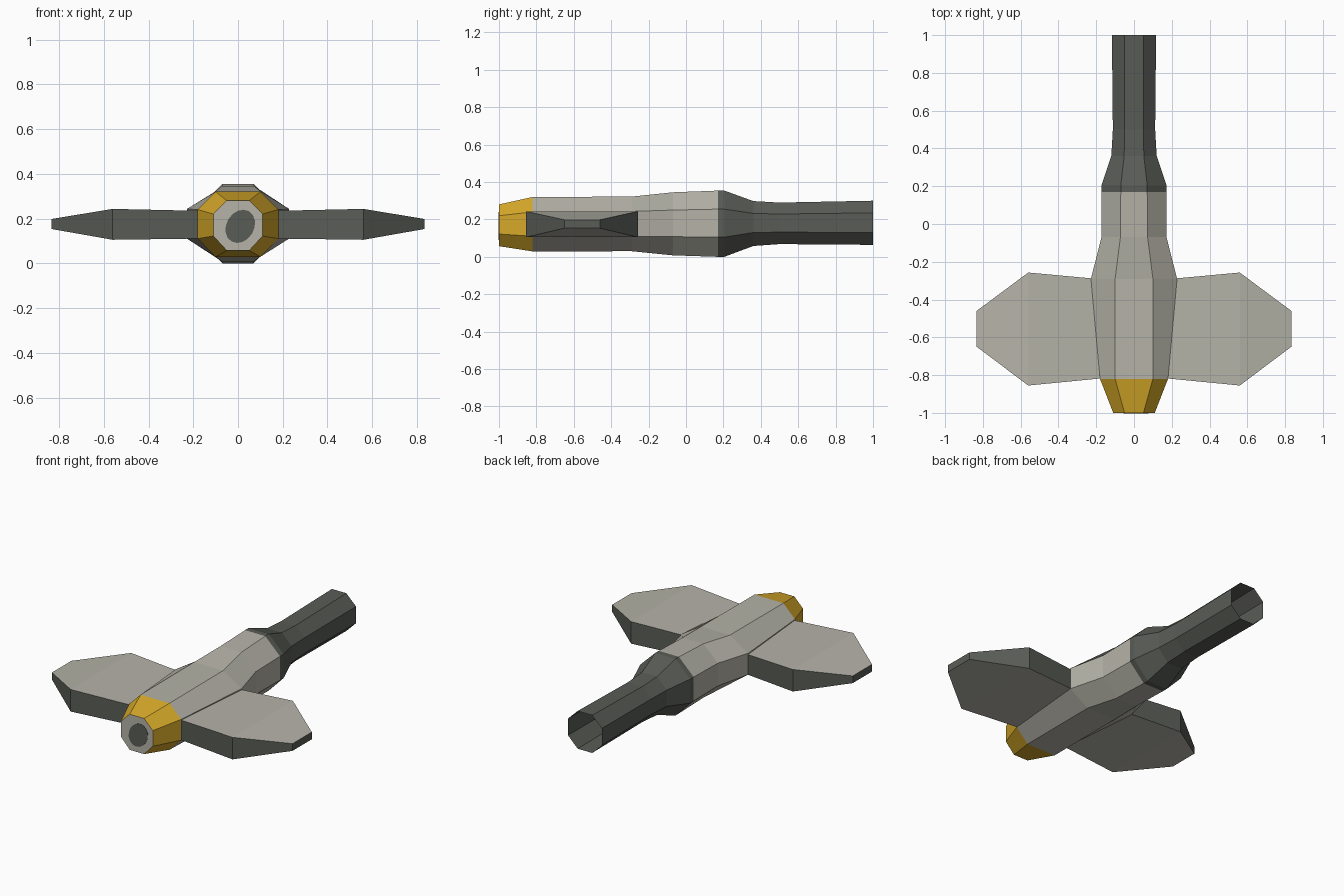
import bpy, bmesh, math

if "Cube" in bpy.data.objects:
    bpy.data.objects.remove(bpy.data.objects["Cube"])


def material(name, rgb):
    m = bpy.data.materials.new(name)
    m.diffuse_color = (*rgb, 1)
    m.use_nodes = True
    m.node_tree.nodes["Principled BSDF"].inputs["Base Color"].default_value = m.diffuse_color
    return m


LIGHT = material("light grey", (0.46, 0.45, 0.39))
DARK = material("dark grey", (0.10, 0.107, 0.093))
GOLD = material("gold", (0.68, 0.40, 0.023))


def finish(name, bm, mats):
    bmesh.ops.recalc_face_normals(bm, faces=bm.faces[:])
    me = bpy.data.meshes.new(name)
    bm.to_mesh(me)
    bm.free()
    for m in mats:
        me.materials.append(m)
    ob = bpy.data.objects.new(name, me)
    bpy.context.collection.objects.link(ob)
    return ob


def section(bm, y, rx, tx, z0, z1, s0, s1):
    """Octagon: half width, flat half width, bottom/top, side bottom/top."""
    pts = [(tx, z0), (rx, s0), (rx, s1), (tx, z1),
           (-tx, z1), (-rx, s1), (-rx, s0), (-tx, z0)]
    return [bm.verts.new((x, y, z)) for x, z in pts]


def loft(name, rows, mat):
    bm = bmesh.new()
    rings = [section(bm, *r) for r in rows]
    for a, b in zip(rings, rings[1:]):
        for i in range(8):
            j = (i + 1) % 8
            bm.faces.new((a[i], a[j], b[j], b[i]))
    return finish(name, bm, [mat])


# Stations along the fuselage
nose_tip = (-1.00, 0.11, 0.05, 0.057, 0.28, 0.122, 0.22)
nose_end = (-0.82, 0.18, 0.10, 0.029, 0.32, 0.11, 0.24)
wing_end = (-0.29, 0.228, 0.10, 0.03, 0.322, 0.11, 0.243)
waist = (-0.07, 0.172, 0.072, 0.008, 0.345, 0.108, 0.25)
rim = (0.17, 0.172, 0.07, 0.0, 0.354, 0.105, 0.255)
rim_back = (0.205, 0.172, 0.07, 0.0, 0.354, 0.105, 0.255)
neck = (0.36, 0.12, 0.052, 0.058, 0.298, 0.13, 0.232)
tube = (0.50, 0.112, 0.05, 0.068, 0.29, 0.132, 0.229)
tube_end = (1.00, 0.117, 0.05, 0.064, 0.30, 0.13, 0.235)

loft("nose_ring", [nose_tip, nose_end], GOLD)
loft("fuselage", [nose_end, wing_end, waist, rim], LIGHT)
loft("tail_tube", [rim, rim_back, neck, tube, tube_end], DARK)

# Front plate
bm = bmesh.new()
bm.faces.new(section(bm, *nose_tip))
finish("nose_plate", bm, [LIGHT])

# Dark intake disc on the plate, a slightly tilted oval
bm = bmesh.new()
tilt = math.radians(-30)
ring = []
for i in range(16):
    a = 2 * math.pi * i / 16
    u, v = 0.062 * math.cos(a), 0.078 * math.sin(a)
    ring.append(bm.verts.new((0.01 + u * math.cos(tilt) - v * math.sin(tilt), -1.0,
                              0.165 + u * math.sin(tilt) + v * math.cos(tilt))))
disc = bm.faces.new(ring)
ext = bmesh.ops.extrude_face_region(bm, geom=[disc])
for v in (g for g in ext["geom"] if isinstance(g, bmesh.types.BMVert)):
    v.co.y -= 0.002
finish("intake_disc", bm, [DARK])

# Wings: x, front y, back y, bottom z, top z
stations = [(0.10, -0.81, -0.30, 0.11, 0.235),
            (0.20, -0.82, -0.29, 0.11, 0.235),
            (0.56, -0.855, -0.257, 0.105, 0.243),
            (0.833, -0.65, -0.46, 0.153, 0.198)]
for side, label in ((1, "right_wing"), (-1, "left_wing")):
    bm = bmesh.new()
    rings = [[bm.verts.new((side * x, y, z)) for y, z in
              ((f, b), (k, b), (k, t), (f, t))] for x, f, k, b, t in stations]
    for a, c in zip(rings, rings[1:]):
        for i in range(4):
            j = (i + 1) % 4
            bm.faces.new((a[i], a[j], c[j], c[i]))
    bm.faces.new(rings[0])
    bm.faces.new(rings[-1])
    bmesh.ops.recalc_face_normals(bm, faces=bm.faces[:])
    # Light skins above and below, dark edges
    for f in bm.faces:
        f.material_index = 0 if abs(f.normal.z) > 0.6 else 1
    finish(label, bm, [LIGHT, DARK])
